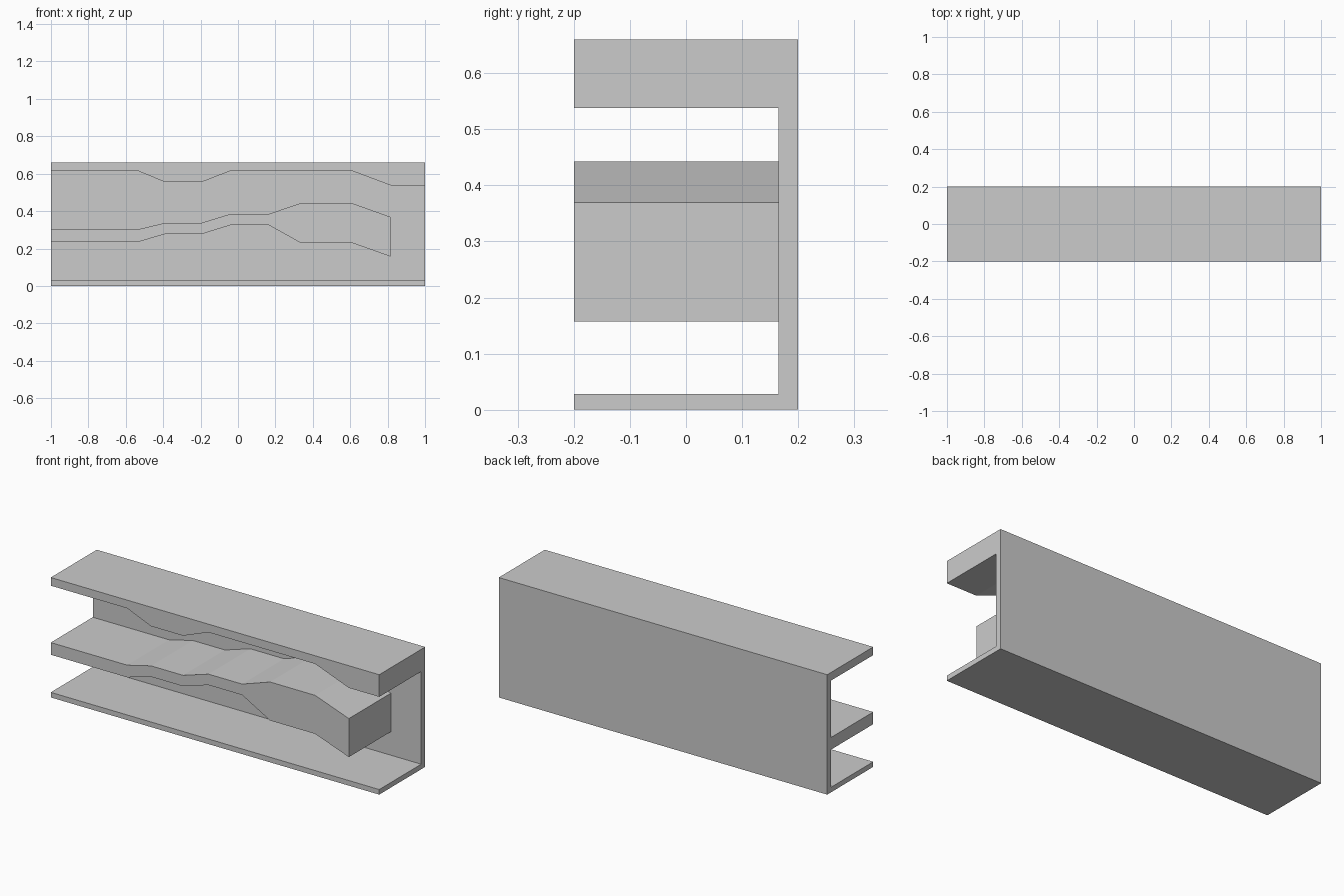
import bpy, bmesh

if "Cube" in bpy.data.objects:
    bpy.data.objects.remove(bpy.data.objects["Cube"])

FRONT, WALL, BACK = -0.2, 0.165, 0.2
EMBED = 0.18          # shelves reach into the wall before being fused
TOP = 0.66


def extrude_profile(name, points, y0, y1):
    """Solid made from an x-z outline swept along y."""
    bm = bmesh.new()
    face = bm.faces.new([bm.verts.new((x, y0, z)) for x, z in points])
    swept = bmesh.ops.extrude_face_region(bm, geom=[face])["geom"]
    verts = [g for g in swept if isinstance(g, bmesh.types.BMVert)]
    bmesh.ops.translate(bm, verts=verts, vec=(0, y1 - y0, 0))
    bmesh.ops.recalc_face_normals(bm, faces=bm.faces)
    mesh = bpy.data.meshes.new(name)
    bm.to_mesh(mesh)
    bm.free()
    obj = bpy.data.objects.new(name, mesh)
    bpy.context.collection.objects.link(obj)
    return obj


# Back wall
wall = extrude_profile("channel_body", [(-1, 0), (1, 0), (1, TOP), (-1, TOP)], WALL, BACK)

# Floor plate
floor = extrude_profile("floor_plate", [(-1, 0), (1, 0), (1, 0.028), (-1, 0.028)], FRONT, EMBED)

# Roof with stepped underside
underside = [(-1, 0.615), (-0.535, 0.615), (-0.39, 0.555), (-0.195, 0.555),
             (-0.04, 0.615), (0.61, 0.615), (0.815, 0.538), (1, 0.538)]
roof = extrude_profile("roof_block", underside + [(1, TOP), (-1, TOP)], FRONT, EMBED)

# Wavy middle rail: x, lower z, upper z
rail_sections = [(-1, 0.235, 0.302), (-0.535, 0.235, 0.302), (-0.39, 0.277, 0.337),
                 (-0.195, 0.277, 0.337), (-0.04, 0.325, 0.385), (0.165, 0.325, 0.385),
                 (0.335, 0.23, 0.442), (0.61, 0.23, 0.442), (0.815, 0.157, 0.369)]
lower = [(x, lo) for x, lo, hi in rail_sections]
upper = [(x, hi) for x, lo, hi in reversed(rail_sections)]
rail = extrude_profile("middle_rail", lower + upper, FRONT, EMBED)

# Fuse everything into one clean solid
bpy.context.view_layer.objects.active = wall
for part in (floor, roof, rail):
    mod = wall.modifiers.new("join_" + part.name, "BOOLEAN")
    mod.operation = "UNION"
    mod.solver = "EXACT"
    mod.object = part
    bpy.ops.object.modifier_apply(modifier=mod.name)
    bpy.data.objects.remove(part)
